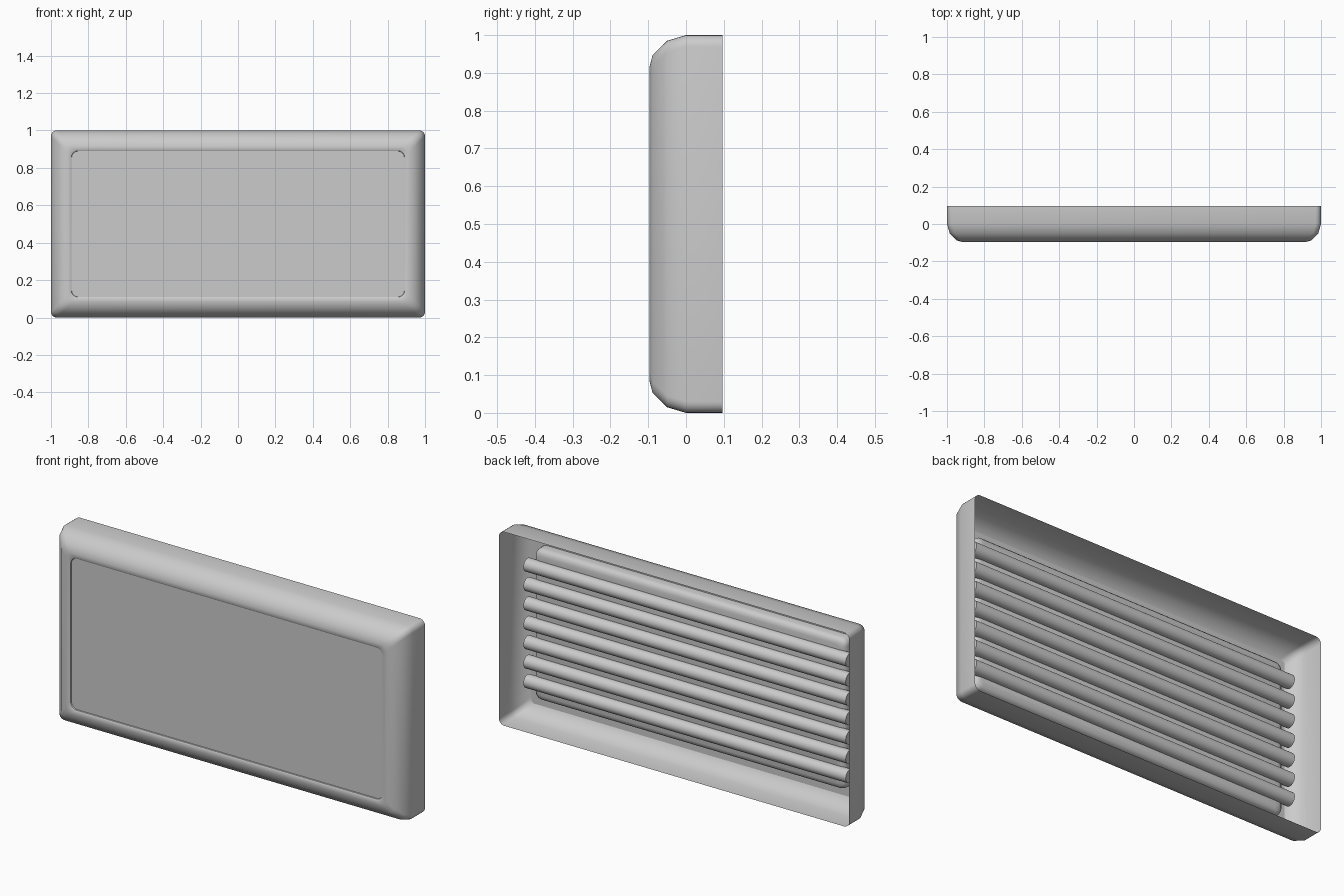
import bpy, bmesh, math

if "Cube" in bpy.data.objects:
    bpy.data.objects.remove(bpy.data.objects["Cube"])

HALF_W, HALF_H, MID_Z = 1.0, 0.5, 0.5


def smooth(obj, angle):
    bpy.ops.object.select_all(action='DESELECT')
    obj.select_set(True)
    bpy.context.view_layer.objects.active = obj
    bpy.ops.object.shade_smooth_by_angle(angle=math.radians(angle))


def rounded_rect(inset, y, radius, seg=5):
    """Rounded rectangle in the xz plane, inset from the outer outline."""
    w, h = HALF_W - inset - radius, HALF_H - inset - radius
    pts = []
    for k, (sx, sz) in enumerate([(1, 1), (-1, 1), (-1, -1), (1, -1)]):
        for i in range(seg + 1):
            a = math.radians(90 * (k + i / seg))
            pts.append((sx * w + radius * math.cos(a), y,
                        MID_Z + sz * h + radius * math.sin(a)))
    return pts


def loft(name, profile, cap=False, angle=40):
    """Bridge rounded rectangles given as (inset, y, corner radius)."""
    bm = bmesh.new()
    rings = [[bm.verts.new(p) for p in rounded_rect(*s)] for s in profile]
    for a, b in zip(rings, rings[1:]):
        for i in range(len(a)):
            j = (i + 1) % len(a)
            bm.faces.new((a[i], a[j], b[j], b[i]))
    if cap:
        bm.faces.new(rings[-1])
    bmesh.ops.recalc_face_normals(bm, faces=bm.faces)
    mesh = bpy.data.meshes.new(name)
    bm.to_mesh(mesh)
    bm.free()
    obj = bpy.data.objects.new(name, mesh)
    bpy.context.collection.objects.link(obj)
    smooth(obj, angle)
    return obj


# Thin outer casing: open back, rounded front, lip turning in to the panel
loft("casing", [(0, 0.097, 0.03), (0, 0.0, 0.03), (0.015, -0.05, 0.03),
                (0.052, -0.088, 0.03), (0.085, -0.097, 0.03),
                (0.102, -0.097, 0.035), (0.109, -0.093, 0.035),
                (0.111, -0.086, 0.035)])

# Flat front panel filling the opening
loft("front_panel", [(0.055, -0.088, 0.02)], cap=True)

# Shallow rounded tray behind the panel
loft("back_tray", [(0.11, -0.088, 0.035), (0.11, -0.055, 0.035),
                   (0.114, -0.041, 0.033), (0.124, -0.031, 0.03),
                   (0.14, -0.027, 0.025)], cap=True, angle=50)

# Seven horizontal tubes half sunk into the tray
for i in range(7):
    bpy.ops.mesh.primitive_cylinder_add(
        vertices=24, radius=0.034, depth=1.84,
        location=(0, -0.022, 0.2 + 0.1 * i), rotation=(0, math.pi / 2, 0))
    tube = bpy.context.object
    tube.name = f"tube_{i + 1}"
    smooth(tube, 40)
